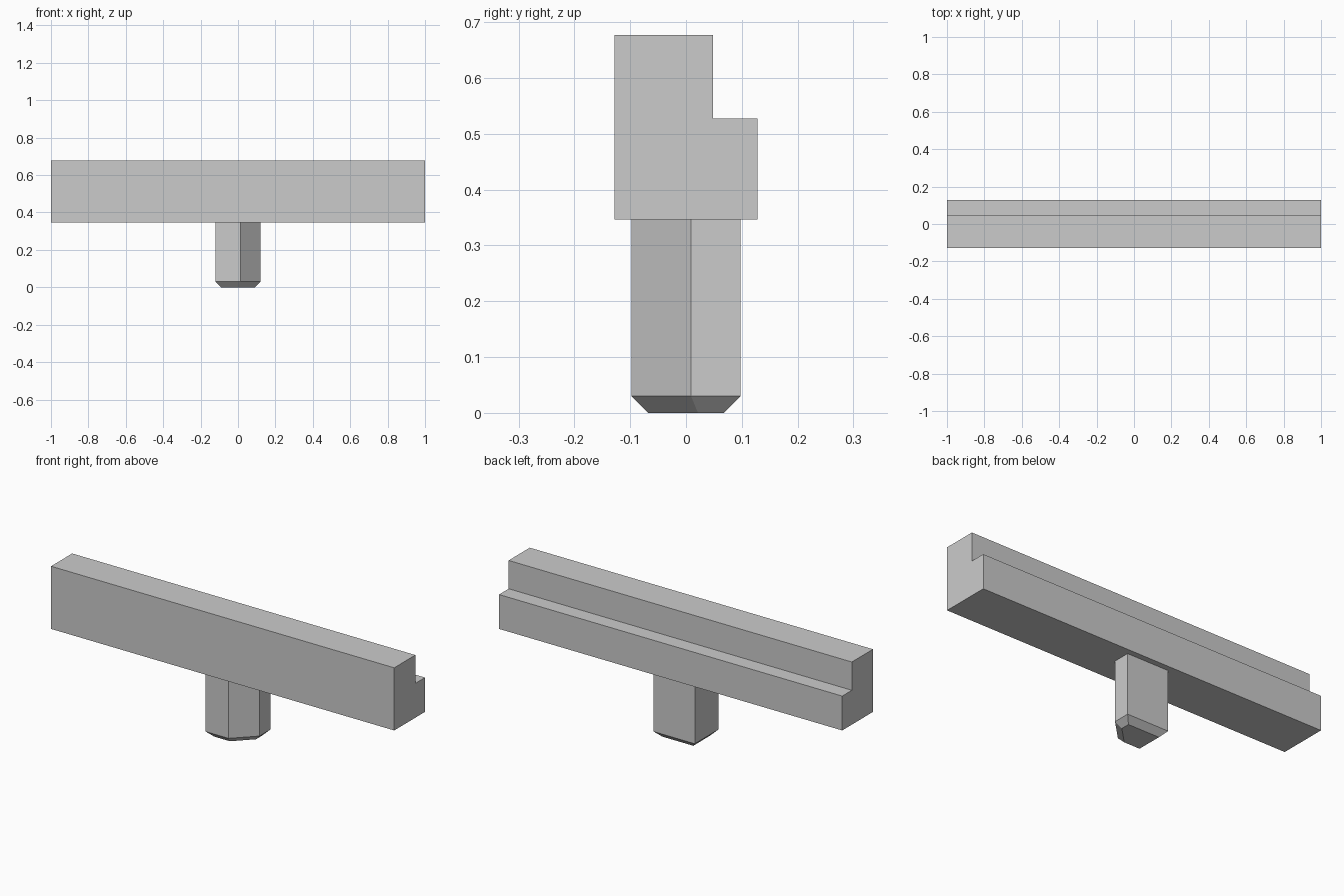
import bpy
import bmesh
from mathutils import Vector

cube = bpy.data.objects.get("Cube")
if cube:
    bpy.data.objects.remove(cube, do_unlink=True)

GREY = (0.6, 0.6, 0.6, 1.0)
grey = bpy.data.materials.new("plain_grey")
grey.use_nodes = True
grey.diffuse_color = GREY
grey.node_tree.nodes["Principled BSDF"].inputs["Base Color"].default_value = GREY


def prism(name, profile, direction, bevel_inset=0.0):
    """Extrude a closed profile; optionally taper its starting end inward."""
    bm = bmesh.new()
    base = bm.faces.new([bm.verts.new(p) for p in profile])
    result = bmesh.ops.extrude_face_region(bm, geom=[base], use_keep_orig=True)
    moved = [v for v in result["geom"] if isinstance(v, bmesh.types.BMVert)]
    bmesh.ops.translate(bm, verts=moved, vec=direction)
    bmesh.ops.recalc_face_normals(bm, faces=bm.faces)
    if bevel_inset:
        # Even inset of the end face, pushed outward for a 45 degree bevel
        bmesh.ops.inset_region(bm, faces=[base], thickness=bevel_inset,
                               use_even_offset=True)
        bmesh.ops.translate(bm, verts=base.verts,
                            vec=-Vector(direction).normalized() * bevel_inset)
        bmesh.ops.recalc_face_normals(bm, faces=bm.faces)
    mesh = bpy.data.meshes.new(name)
    bm.to_mesh(mesh)
    bm.free()
    mesh.materials.append(grey)
    obj = bpy.data.objects.new(name, mesh)
    bpy.context.collection.objects.link(obj)
    return obj


# Long bar with a step along its back
BAR_BOTTOM, BAR_TOP, STEP = 0.347, 0.677, 0.528
bar_section = [(-0.128, BAR_BOTTOM), (0.128, BAR_BOTTOM), (0.128, STEP),
               (0.048, STEP), (0.048, BAR_TOP), (-0.128, BAR_TOP)]
prism("stepped_bar", [(-1, y, z) for y, z in bar_section], (2, 0, 0))

# Post with one cut corner and a bevelled foot
BEVEL = 0.03
post_section = [(-0.12, -0.098), (0.013, -0.098), (0.12, 0.009),
                (0.12, 0.098), (-0.12, 0.098)]
prism("post", [(x, y, BEVEL) for x, y in post_section],
      (0, 0, BAR_BOTTOM - BEVEL), BEVEL)
